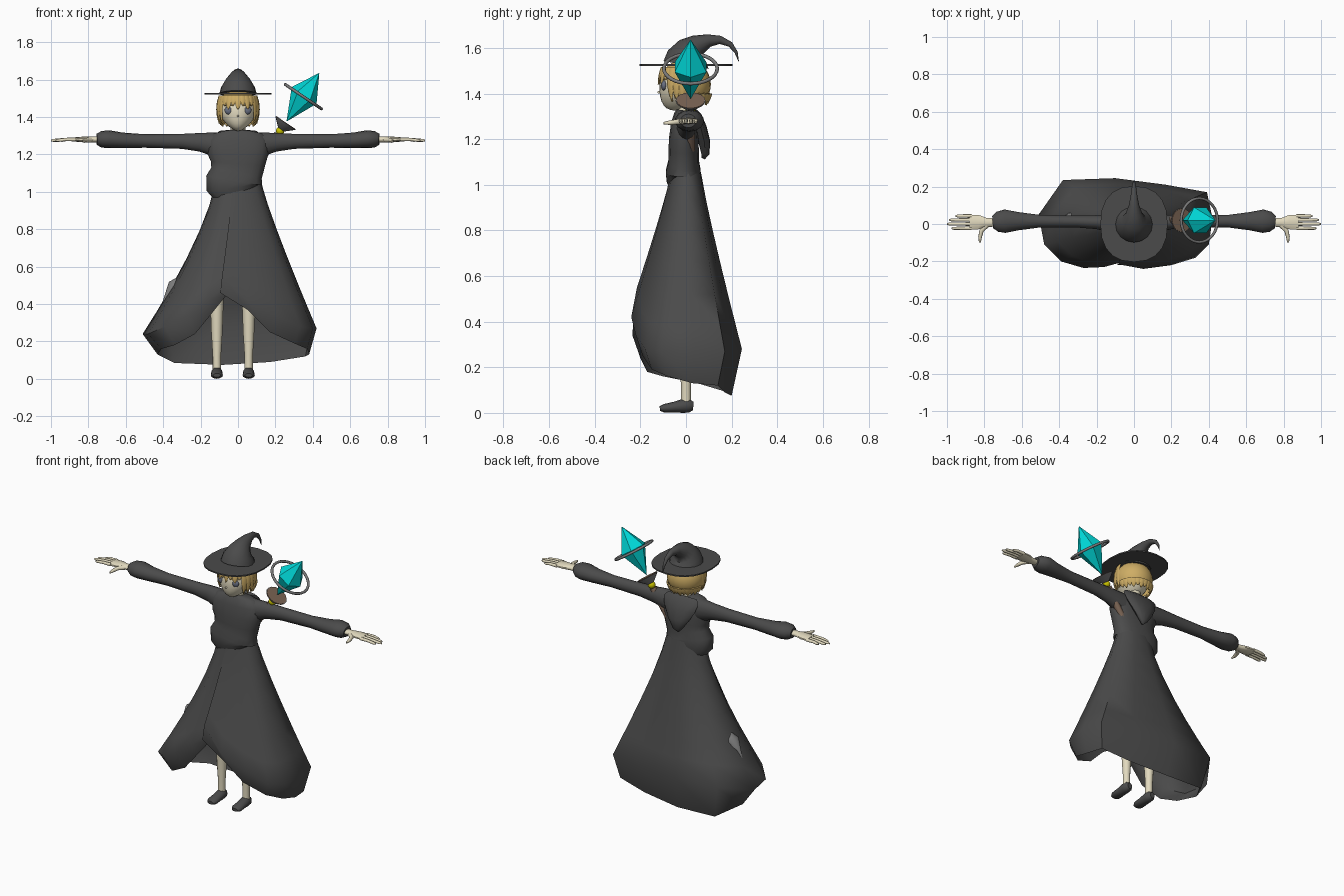
import bpy, bmesh, math
from mathutils import Vector

if "Cube" in bpy.data.objects:
    bpy.data.objects.remove(bpy.data.objects["Cube"])

def mat(name, c):
    m = bpy.data.materials.new(name)
    m.diffuse_color = (*c, 1)
    m.use_nodes = True
    m.node_tree.nodes["Principled BSDF"].inputs["Base Color"].default_value = m.diffuse_color
    return m

CLOTH = mat("cloth", (.07, .07, .07))
SKIN = mat("skin", (.76, .70, .52))
HAIR = mat("hair", (.62, .42, .13))
CYAN = mat("crystal", (0, .68, .68))
BROWN = mat("wood", (.20, .13, .09))
GOLD = mat("gold", (.6, .55, 0))
EYE = mat("eye", (.14, .16, .22))
METAL = mat("metal", (.2, .2, .2))

def finish(name, bm, m, smooth=50):
    bmesh.ops.recalc_face_normals(bm, faces=bm.faces)
    me = bpy.data.meshes.new(name)
    bm.to_mesh(me)
    bm.free()
    if smooth:
        me.shade_smooth()
        me.set_sharp_from_angle(angle=math.radians(smooth))
    me.materials.append(m)
    ob = bpy.data.objects.new(name, me)
    bpy.context.collection.objects.link(ob)
    return ob

def tube(name, pts, m, n=12, ref=(0, 1, 0), smooth=50, power=1):
    """Swept body; each point is x, y, z, radius along ref x tangent, other radius."""
    bm = bmesh.new()
    P = [Vector(p[:3]) for p in pts]
    sq = lambda c: math.copysign(abs(c) ** power, c)
    rings = []
    for i, p in enumerate(pts):
        t = (P[min(i + 1, len(P) - 1)] - P[max(i - 1, 0)]).normalized()
        u = Vector(ref).cross(t).normalized()
        v = t.cross(u)
        ru, rv = p[3], p[-1]
        rings.append([bm.verts.new(P[i] + u * ru * sq(math.cos(k * math.tau / n)) + v * rv * sq(math.sin(k * math.tau / n)))
                      for k in range(n)])
    for a, b in zip(rings, rings[1:]):
        for k in range(n):
            bm.faces.new((a[k], a[(k + 1) % n], b[(k + 1) % n], b[k]))
    bm.faces.new(rings[0])
    bm.faces.new(rings[-1])
    return finish(name, bm, m, smooth)

def ball(name, c, r, m, n=16, shape=None):
    bm = bmesh.new()
    bmesh.ops.create_uvsphere(bm, u_segments=n, v_segments=n // 2 + 2, radius=1)
    for v in bm.verts:
        if shape:
            shape(v.co)
        v.co = Vector(c) + Vector((v.co.x * r[0], v.co.y * r[1], v.co.z * r[2]))
    return finish(name, bm, m)

# Robe skirt: each column holds the widest point and the curled-in hem point
cols = [(-.085, -.215, .55, -.095, -.22, .46), (.05, -.24, .42, .05, -.22, .37),
        (.20, -.22, .34, .17, -.19, .25), (.33, -.18, .28, .30, -.15, .19),
        (.40, -.11, .27, .37, -.08, .16), (.42, .03, .27, .38, .03, .13),
        (.39, .17, .27, .36, .14, .12), (.17, .21, .27, .17, .17, .09),
        (-.10, .245, .28, -.08, .20, .075), (-.38, .235, .29, -.34, .20, .085),
        (-.51, .05, .24, -.43, .05, .13), (-.48, -.11, .24, -.41, -.10, .16),
        (-.39, -.20, .28, -.34, -.17, .18), (-.27, -.235, .34, -.23, -.20, .24),
        (-.16, -.23, .42, -.14, -.20, .35), (-.05, -.20, .52, -.06, -.19, .45)]
bm = bmesh.new()
grid = []
ts = (0, .15, .32, .5, .68, .85, 1)
for c in cols:
    d = Vector((c[0] / .46, c[1] / .24)).normalized()
    top, wide = Vector((.125 * d.x, .068 * d.y, 1.05)), Vector(c[:3])
    power = 1.35 if c[0] < -.3 else 1.12
    col = []
    for t in ts:
        q = top.lerp(wide, t ** power)
        q.z = top.z + (wide.z - top.z) * t
        col.append(bm.verts.new(q))
    col.append(bm.verts.new(c[3:]))
    grid.append(col)
for i in range(len(grid)):
    a, b = grid[i], grid[(i + 1) % len(grid)]
    for j in range(len(ts)):
        if i < len(grid) - 1 or j < 3:      # front flaps overlap low down
            bm.faces.new((a[j], b[j], b[j + 1], a[j + 1]))
finish("robe_skirt", bm, CLOTH, 60)

# Robe bodice, hood and sleeves
tube("robe_bodice", [(-.01, -.005, 1.0, .125, .07), (-.02, -.01, 1.03, .15, .077), (-.02, -.012, 1.06, .152, .077),
                     (-.008, -.01, 1.10, .138, .068), (0, -.01, 1.15, .145, .067), (0, -.01, 1.2, .162, .066),
                     (0, -.008, 1.27, .165, .058), (0, -.002, 1.31, .135, .05), (0, 0, 1.325, .07, .042)],
     CLOTH, 18, power=.85)
tube("hood", [(0, .075, 1.115, .006, .008), (0, .085, 1.135, .03, .018), (0, .08, 1.19, .07, .026),
              (0, .065, 1.25, .105, .026), (0, .05, 1.30, .12, .02), (0, .035, 1.325, .1, .012)], CLOTH, 12)

sleeve = [(.10, 0, 1.25, .07, .05), (.2, .01, 1.265, .05, .038), (.3, .013, 1.27, .04, .033),
          (.5, .015, 1.272, .036, .034), (.62, .015, 1.275, .042, .05), (.69, .015, 1.281, .048, .064),
          (.73, .012, 1.281, .044, .055), (.755, .01, 1.28, .03, .034)]
palm = [(.73, .008, 1.28, .016, .022), (.79, .008, 1.28, .016, .026), (.83, .01, 1.28, .015, .04),
        (.88, .01, 1.28, .011, .042)]
for s, side in ((1, "left"), (-1, "right")):
    def flip(pts):
        return [(s * p[0], *p[1:]) for p in pts]
    tube(side + "_sleeve", flip(sleeve), CLOTH, 14)
    tube(side + "_palm", flip(palm), SKIN, 10)
    for y, tip in ((-.023, .975), (0, 1.0), (.022, .988), (.043, .955)):
        tube(side + "_finger", flip([(.87, y, 1.28, .01), (.92, y, 1.28, .009), (tip - .012, y, 1.275, .008),
                                     (tip, y, 1.274, .004)]), SKIN, 8)
    tube(side + "_thumb", flip([(.785, -.005, 1.278, .014), (.815, -.035, 1.276, .012), (.823, -.07, 1.272, .01),
                                (.824, -.098, 1.27, .005)]), SKIN, 8, (0, 0, 1))

# Legs and shoes
for x, side in ((-.113, "right"), (.057, "left")):
    tube(side + "_leg", [(x, 0, .04, .022), (x, 0, .12, .022), (x, 0, .25, .03), (x, -.003, .42, .036),
                         (x * .9, -.003, .6, .045), (x * .8, 0, .82, .055)], SKIN, 12)
    tube(side + "_shoe", [(x, .032, .03, .018, .016), (x, .015, .031, .029, .028), (x, -.01, .031, .031, .031),
                          (x, -.05, .025, .024, .031), (x, -.095, .02, .019, .033), (x, -.115, .019, .01, .02)],
         CLOTH, 12, (1, 0, 0))

# Head, face and neck
def chin(v):
    if v.z < 0:
        v.x *= 1 - .35 * v.z * v.z
        v.y -= .3 * v.z * v.z
tube("neck", [(0, 0, 1.29, .04), (0, 0, 1.38, .038)], SKIN, 12)
ball("head", (0, -.017, 1.43), (.096, .1, .105), SKIN, 24, chin)
for s in (-1, 1):
    ball("eye", (s * .048, -.096, 1.435), (.024, .014, .022), EYE)
    tube("eyebrow", [(s * .025, -.115, 1.461, .003), (s * .07, -.095, 1.462, .003)], HAIR, 6)
ball("nose", (0, -.118, 1.405), (.005, .008, .006), SKIN, 8)

# Hair: smooth cap, pointed fringe over the forehead, short jagged points behind
bm = bmesh.new()
bmesh.ops.create_uvsphere(bm, u_segments=24, v_segments=16, radius=1)
for v in bm.verts:
    v.co = Vector((v.co.x * .112, v.co.y * .112 - .003, v.co.z * .11 + 1.44))
drop = [f for f in bm.faces if f.calc_center_median().z < 1.375
        or (f.calc_center_median().y < -.05 and f.calc_center_median().z < 1.475)]
bmesh.ops.delete(bm, geom=drop, context='FACES')
finish("hair_cap", bm, HAIR)
for k in range(26):
    a = -math.pi / 2 + k * math.tau / 26
    off = min(k, 26 - k)
    start = 1.515 if off < 7 else 1.40
    end = (1.44 + .02 * (k % 2)) if off < 4 else (1.365 if off < 7 else 1.35 + .008 * (k % 2))
    pts = []
    for i, w in enumerate((.015, .018, .017, .012, .002)):
        z = start + (end - start) * i / 4
        r = .112 * math.sqrt(1 - ((z - 1.44) / (.16 if off < 7 else .14)) ** 2)
        pts.append((r * math.cos(a), r * math.sin(a) * 1.05 - .002, z, w, .005))
    tube("hair_lock", pts, HAIR, 6, (math.cos(a), math.sin(a), 0))

# Hat: flat brim and bent cone
tube("hat_brim", [(0, 0, 1.521, .18, .203), (0, 0, 1.529, .18, .203)], CLOTH, 20, power=.85)
tube("hat_cone", [(0, 0, 1.525, .1), (0, .006, 1.56, .09), (0, .022, 1.59, .067), (0, .052, 1.613, .046),
                  (0, .10, 1.632, .028), (0, .15, 1.635, .018), (0, .195, 1.615, .012), (0, .22, 1.58, .007),
                  (0, .231, 1.54, .001)], CLOTH, 16, (1, 0, 0))

# Staff slung diagonally behind the body
axis = Vector((.56, 0, .83)).normalized()
origin = Vector((.225, .02, 1.325))
def along(*dr):
    return [(*(origin + axis * d), r) for d, r in dr]
tube("staff_rod", along((-.93, .015), (-.3, .018), (-.02, .022)), BROWN, 10)
ball("staff_knob", origin, (.022,) * 3, GOLD)
tube("staff_cup", along((.0, .008), (.052, .066)), METAL, 16)
tube("staff_cup_inside", along((.051, .062), (.055, .062)), BROWN, 16)
tube("crystal", along((.065, .002), (.23, .08), (.372, .002)), CYAN, 6, smooth=0)
ball("staff_lower_knob", origin - axis * .935, (.022,) * 3, GOLD)
tube("staff_spike", along((-.945, .012), (-1.0, .042), (-1.14, .001)), METAL, 10)

# Ring round the crystal
bpy.ops.mesh.primitive_torus_add(major_radius=.117, minor_radius=.008, major_segments=32, minor_segments=8,
                                 location=origin + axis * .222,
                                 rotation=Vector((0, 0, 1)).rotation_difference(axis).to_euler())
ring = bpy.context.object
ring.name = "crystal_ring"
ring.data.materials.append(METAL)
ring.data.shade_smooth()
